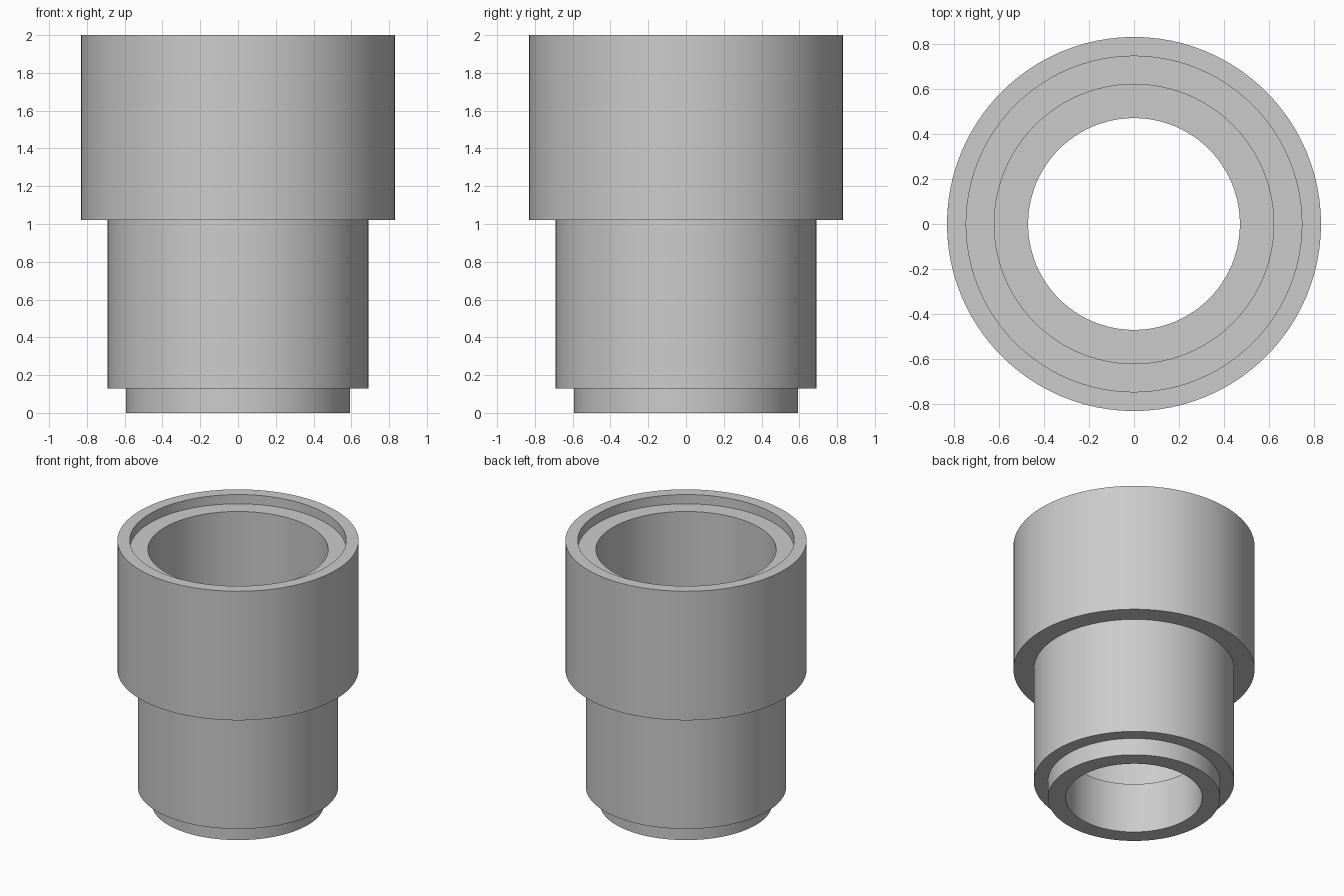
import bpy
import bmesh
import math

cube = bpy.data.objects.get("Cube")
if cube:
    bpy.data.objects.remove(cube, do_unlink=True)

SIDES = 96

# Plain grey material
grey = bpy.data.materials.new("plain grey")
grey.use_nodes = True
colour = (0.6, 0.6, 0.6, 1)
grey.diffuse_color = colour
grey.node_tree.nodes["Principled BSDF"].inputs["Base Color"].default_value = colour


def lathe(name, profile):
    """Revolve a closed (radius, height) profile about the z axis."""
    bm = bmesh.new()
    rings = []
    for i in range(SIDES):
        a = math.tau * i / SIDES
        rings.append([bm.verts.new((r * math.cos(a), r * math.sin(a), z))
                      for r, z in profile])
    for i in range(SIDES):
        here, after = rings[i], rings[(i + 1) % SIDES]
        for j in range(len(profile)):
            k = (j + 1) % len(profile)
            bm.faces.new((here[j], after[j], after[k], here[k]))
    bmesh.ops.recalc_face_normals(bm, faces=bm.faces)
    mesh = bpy.data.meshes.new(name)
    bm.to_mesh(mesh)
    bm.free()
    mesh.materials.append(grey)
    obj = bpy.data.objects.new(name, mesh)
    bpy.context.collection.objects.link(obj)
    bpy.ops.object.select_all(action="DESELECT")
    obj.select_set(True)
    bpy.context.view_layer.objects.active = obj
    bpy.ops.object.shade_smooth_by_angle(angle=math.radians(30))
    return obj


# Stepped sleeve: outside from the bottom up, then inside back down
lathe("stepped_sleeve", [
    (0.47, 0), (0.593, 0), (0.593, 0.13),      # bottom spigot
    (0.69, 0.13), (0.69, 1.02),                # lower body
    (0.83, 1.02), (0.83, 2),                   # upper collar
    (0.745, 2), (0.745, 1.93),                 # rim recess
    (0.62, 1.93), (0.62, 0.38), (0.47, 0.38),  # stepped bore
])
